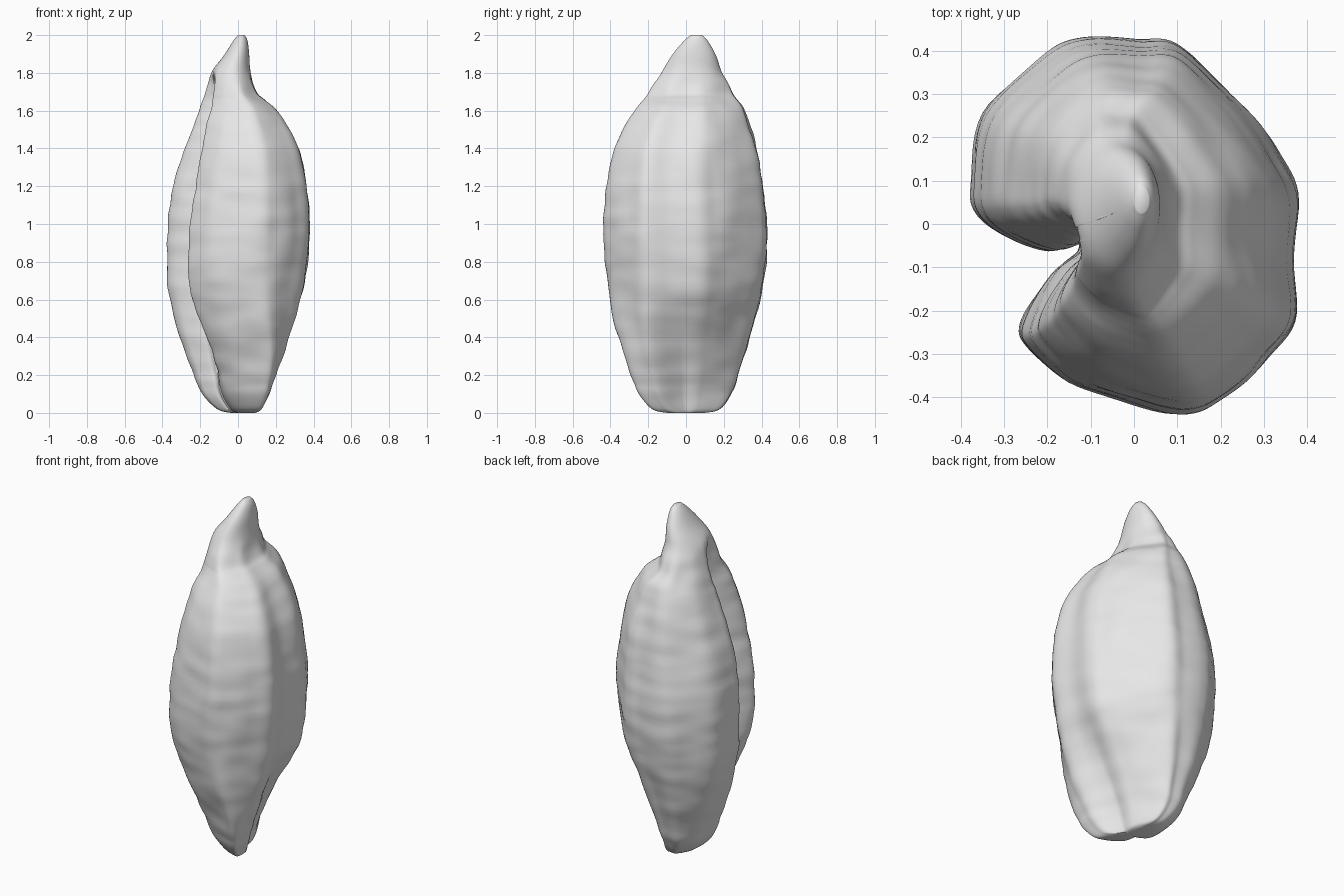
import bpy, bmesh, math
from mathutils import Vector, noise

cube = bpy.data.objects.get("Cube")
if cube:
    bpy.data.objects.remove(cube, do_unlink=True)

# Widest cross-section, counter-clockwise, with the folded groove on the -x side
SECTION = [Vector(p) for p in (
    (.38, .08), (.33, .18), (.22, .31), (.1, .42), (0, .43), (-.12, .435),
    (-.22, .39), (-.35, .26), (-.385, .1), (-.37, .03), (-.3, -.02), (-.21, -.05),
    (-.14, -.03), (-.13, -.06), (-.19, -.11), (-.26, -.22), (-.25, -.28),
    (-.15, -.36), (0, -.41), (.12, -.43), (.2, -.4), (.3, -.31), (.375, -.22),
    (.37, -.08))]

# Height, then the x and y extents there
PROFILE = [Vector(p) for p in (
    (0, -.04, .09, -.1, .1), (.02, -.11, .125, -.18, .18), (.1, -.19, .165, -.25, .24),
    (.2, -.23, .2, -.29, .28), (.4, -.31, .27, -.36, .34), (.6, -.36, .33, -.4, .395),
    (.8, -.38, .365, -.43, .425), (1, -.375, .38, -.435, .43),
    (1.2, -.34, .365, -.42, .41), (1.4, -.285, .32, -.375, .375),
    (1.54, -.235, .25, -.31, .33), (1.61, -.205, .2, -.26, .305),
    (1.66, -.185, .14, -.22, .27), (1.7, -.17, .1, -.195, .245),
    (1.8, -.14, .07, -.13, .19), (1.9, -.07, .06, -.07, .155),
    (1.97, -.025, .05, -.01, .115), (2, 0, .035, .025, .085))]


def spline(pts, t, closed=False):
    """Catmull-Rom point at t in 0..1."""
    n = len(pts)
    s = t * (n if closed else n - 1)
    i = min(int(s), n - 1 if closed else n - 2)
    u = s - i
    pick = (lambda k: pts[k % n]) if closed else (lambda k: pts[max(0, min(n - 1, k))])
    a, b, c, d = (pick(i + k) for k in (-1, 0, 1, 2))
    return (b * 2 + (c - a) * u + (a * 2 - b * 5 + c * 4 - d) * u * u
            + (b * 3 - a - c * 3 + d) * u ** 3) / 2


def smooth(lo, hi, v):
    v = max(0, min(1, (v - lo) / (hi - lo)))
    return v * v * (3 - 2 * v)


def fit(v, old_lo, old_hi, lo, hi):
    return lo + (v - old_lo) / (old_hi - old_lo) * (hi - lo)


def ring(t, count):
    """Cross-section at one height: fold sheared low down, rounded at the tip."""
    z, x0, x1, y0, y1 = spline(PROFILE, t)
    shear = (1 - smooth(-.2, .75, z)) * 1.25
    tip = smooth(1.66, 1.84, z)
    pts = []
    for j in range(count):
        p = spline(SECTION, j / count, True)
        p = p.lerp(p.normalized() * .4, tip)
        pts.append(Vector((p.x + shear * max(0, -p.y), p.y)))
    xs, ys = [p.x for p in pts], [p.y for p in pts]
    box = min(xs), max(xs), min(ys), max(ys)
    return [Vector((fit(p.x, box[0], box[1], x0, x1),
                    fit(p.y, box[2], box[3], y0, y1), z)) for p in pts]


def wrinkle(p):
    """Small crosswise wrinkles and softer dents, fading at both ends."""
    fade = smooth(0, .2, p.z) * (1 - smooth(1.7, 1.95, p.z))
    fine = noise.noise(Vector((p.x * 5, p.y * 5, p.z * 14)))
    broad = noise.noise(Vector((p.x * 7, p.y * 7, p.z * 3 + 9)))
    return (fine * .006 + broad * .008) * fade


# Body lofted through the rings and closed at both ends
ROWS, COLS = 130, 168
bm = bmesh.new()
rows = [[bm.verts.new(p) for p in ring(i / (ROWS - 1), COLS)] for i in range(ROWS)]
for low, high in zip(rows, rows[1:]):
    for j in range(COLS):
        k = (j + 1) % COLS
        bm.faces.new((low[j], low[k], high[k], high[j]))
for end in (rows[0], rows[-1]):
    middle = sum((v.co for v in end), Vector()) / COLS
    pole = bm.verts.new(middle)
    for j in range(COLS):
        bm.faces.new((end[j], end[(j + 1) % COLS], pole))
bmesh.ops.recalc_face_normals(bm, faces=bm.faces)
bm.normal_update()
for v, offset in [(v, v.normal * wrinkle(v.co)) for v in bm.verts]:
    v.co += offset

mesh = bpy.data.meshes.new("seed_body")
bm.to_mesh(mesh)
bm.free()
body = bpy.data.objects.new("seed_body", mesh)
bpy.context.collection.objects.link(body)

# Plain pale grey
grey = bpy.data.materials.new("pale_grey")
grey.use_nodes = True
colour = (.8, .8, .8, 1)
grey.diffuse_color = colour
grey.node_tree.nodes["Principled BSDF"].inputs["Base Color"].default_value = colour
mesh.materials.append(grey)

bpy.context.view_layer.objects.active = body
body.select_set(True)
bpy.ops.object.shade_smooth_by_angle(angle=math.radians(60))
